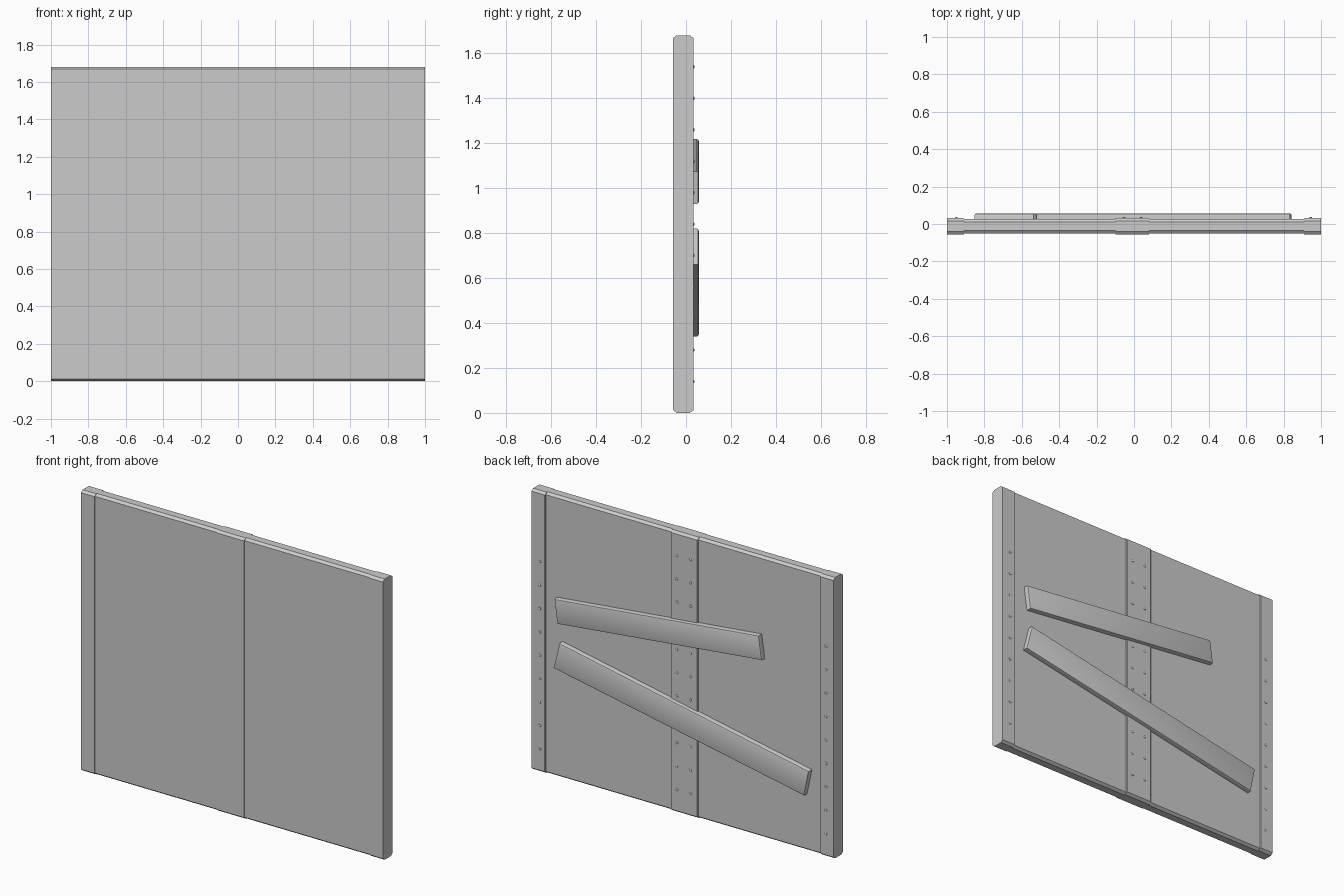
import bpy, bmesh, math
from mathutils import Matrix

if "Cube" in bpy.data.objects:
    bpy.data.objects.remove(bpy.data.objects["Cube"])

H = 1.68
FRONT, BACK = -0.057, 0.033


def finish(bm, name, smooth=True):
    bmesh.ops.recalc_face_normals(bm, faces=bm.faces)
    me = bpy.data.meshes.new(name)
    bm.to_mesh(me)
    bm.free()
    ob = bpy.data.objects.new(name, me)
    bpy.context.collection.objects.link(ob)
    if smooth:
        bpy.context.view_layer.objects.active = ob
        ob.select_set(True)
        bpy.ops.object.shade_smooth_by_angle(angle=math.radians(30))
        ob.select_set(False)
    return ob


def extrude(points, vec):
    bm = bmesh.new()
    face = bm.faces.new([bm.verts.new(p) for p in points])
    r = bmesh.ops.extrude_face_region(bm, geom=[face], use_keep_orig=True)
    bmesh.ops.translate(bm, vec=vec, verts=[v for v in r["geom"] if isinstance(v, bmesh.types.BMVert)])
    return bm


def upright(name, x0, x1, y0, y1, inner=None):
    """Slab with chamfered top and bottom edges; inner = x of the softened back edge."""
    cy, cz = 0.016, 0.012
    prof = [(y0 + cy, 0), (y1 - cy, 0), (y1, cz), (y1, H - cz),
            (y1 - cy, H), (y0 + cy, H), (y0, H - cz), (y0, cz)]
    bm = extrude([(x0, y, z) for y, z in prof], (x1 - x0, 0, 0))
    if inner is not None:
        edges = [e for e in bm.edges if all(abs(v.co.x - inner) < 1e-4 and abs(v.co.y - y1) < 1e-4
                                            for v in e.verts)]
        bmesh.ops.bevel(bm, geom=edges, offset=0.004, segments=1, affect='EDGES')
    return finish(bm, name)


# Two door leaves: recessed panel between an outer and a meeting stile
for side, outer, meet, inner in (("left", (-1, -0.91), (-0.10, -0.01), -0.10),
                                 ("right", (0.91, 1), (-0.01, 0.08), 0.08)):
    o_in = outer[1] if side == "left" else outer[0]
    upright(side + "_outer_stile", *outer, FRONT, BACK, o_in)
    upright(side + "_meeting_stile", *meet, FRONT, BACK, inner)
    a, b = sorted((o_in, inner))
    upright(side + "_panel", a - 0.01, b + 0.01, FRONT + 0.005, BACK - 0.007)

# Rivets down the back of each stile
bm = bmesh.new()
for x, count in ((-0.95, 9), (0.945, 9), (-0.053, 11), (0.037, 11)):
    for i in range(count):
        m = Matrix.Translation((x, BACK, 0.14 * (i + 1))) @ Matrix.Diagonal((1, 0.6, 1, 1))
        bmesh.ops.create_uvsphere(bm, u_segments=10, v_segments=6, radius=0.008, matrix=m)
finish(bm, "rivets")

# Slanted boards nailed across the back
boards = {
    "upper_board": [(0.835, 1.075), (0.815, 0.93), (-0.54, 1.075), (-0.52, 1.218)],
    "lower_board": [(0.80, 0.82), (0.842, 0.66), (-0.82, 0.34), (-0.852, 0.495)],
}
for name, pts in boards.items():
    bm = extrude([(x, 0.024, z) for x, z in pts], (0, 0.033, 0))
    edges = [e for e in bm.edges if all(v.co.y > 0.05 for v in e.verts)]
    bmesh.ops.bevel(bm, geom=edges, offset=0.009, segments=2, profile=0.5, affect='EDGES')
    finish(bm, name)
